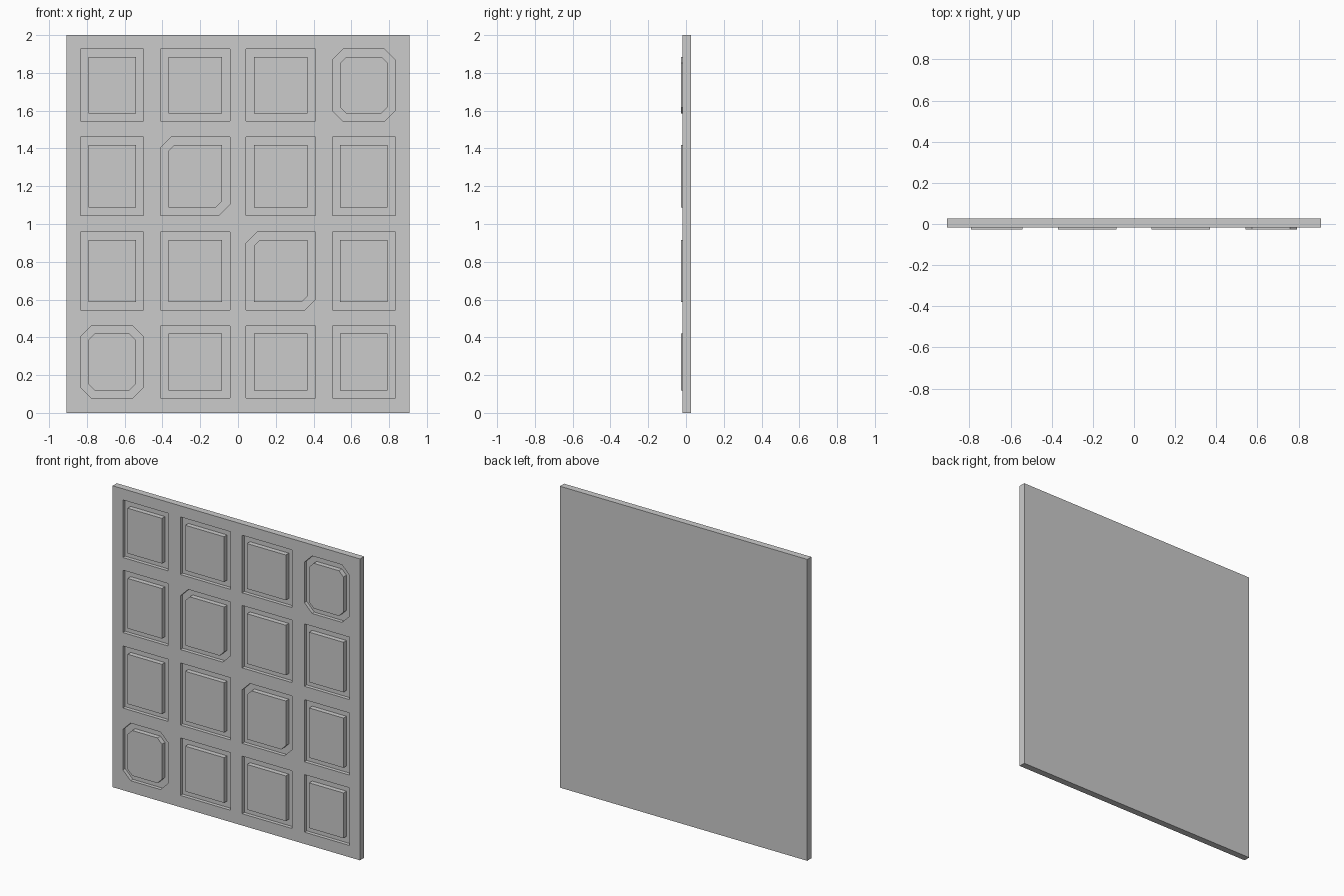
import bpy, bmesh

if "Cube" in bpy.data.objects:
    bpy.data.objects.remove(bpy.data.objects["Cube"])

# Layout: column and row extents of the recesses
COLS = [(-0.833, -0.5), (-0.41, -0.043), (0.043, 0.41), (0.5, 0.833)]
ROWS = [(0.078, 0.46), (0.545, 0.957), (1.046, 1.46), (1.544, 1.926)]
GAP = 0.041
BACK, FRONT, FLOOR, PANEL = 0.026, -0.018, 0.006, -0.026

# Clipped corners per (column, row): bottom-left, bottom-right, top-right, top-left
CLIPS = {(0, 0): (1, 1, 1, 1), (3, 3): (1, 1, 1, 1),
         (1, 2): (0, 1, 0, 1), (2, 1): (0, 1, 0, 1)}


def outline(x, z, clips, cut, inset=0.0):
    x0, x1, z0, z1 = x[0] + inset, x[1] - inset, z[0] + inset, z[1] - inset
    corners = [(x0, z0, 1, 1), (x1, z0, -1, 1), (x1, z1, -1, -1), (x0, z1, 1, -1)]
    pts = []
    for i, (cx, cz, sx, sz) in enumerate(corners):
        if not clips[i]:
            pts.append((cx, cz))
            continue
        pair = [(cx, cz + sz * cut), (cx + sx * cut, cz)]
        pts += pair if i % 2 == 0 else pair[::-1]
    return pts


def add_prism(bm, pts, y0, y1):
    front = [bm.verts.new((x, y0, z)) for x, z in pts]
    back = [bm.verts.new((x, y1, z)) for x, z in pts]
    bm.faces.new(front)
    bm.faces.new(back[::-1])
    n = len(pts)
    for i in range(n):
        j = (i + 1) % n
        bm.faces.new((front[j], front[i], back[i], back[j]))


def make_object(name, prisms):
    bm = bmesh.new()
    for pts, y0, y1 in prisms:
        add_prism(bm, pts, y0, y1)
    bmesh.ops.recalc_face_normals(bm, faces=bm.faces)
    mesh = bpy.data.meshes.new(name)
    bm.to_mesh(mesh)
    bm.free()
    obj = bpy.data.objects.new(name, mesh)
    bpy.context.collection.objects.link(obj)
    return obj


recesses, panels = [], []
for c, x in enumerate(COLS):
    for r, z in enumerate(ROWS):
        clips = CLIPS.get((c, r), (0, 0, 0, 0))
        recesses.append((outline(x, z, clips, 0.057), -0.1, FLOOR))
        panels.append((outline(x, z, clips, 0.033, GAP), PANEL, FLOOR))

# Main slab with recesses cut into its front
slab = make_object("door_slab", [([(-0.908, 0), (0.908, 0), (0.908, 2), (-0.908, 2)], FRONT, BACK)])
cutter = make_object("recess_cutter", recesses)
cutter.hide_render = True
mod = slab.modifiers.new("recesses", 'BOOLEAN')
mod.operation = 'DIFFERENCE'
mod.solver = 'EXACT'
mod.object = cutter
bpy.context.view_layer.objects.active = slab
bpy.ops.object.modifier_apply(modifier=mod.name)
bpy.data.objects.remove(cutter)

# Raised panels standing on the recess floors
make_object("raised_panels", panels)
